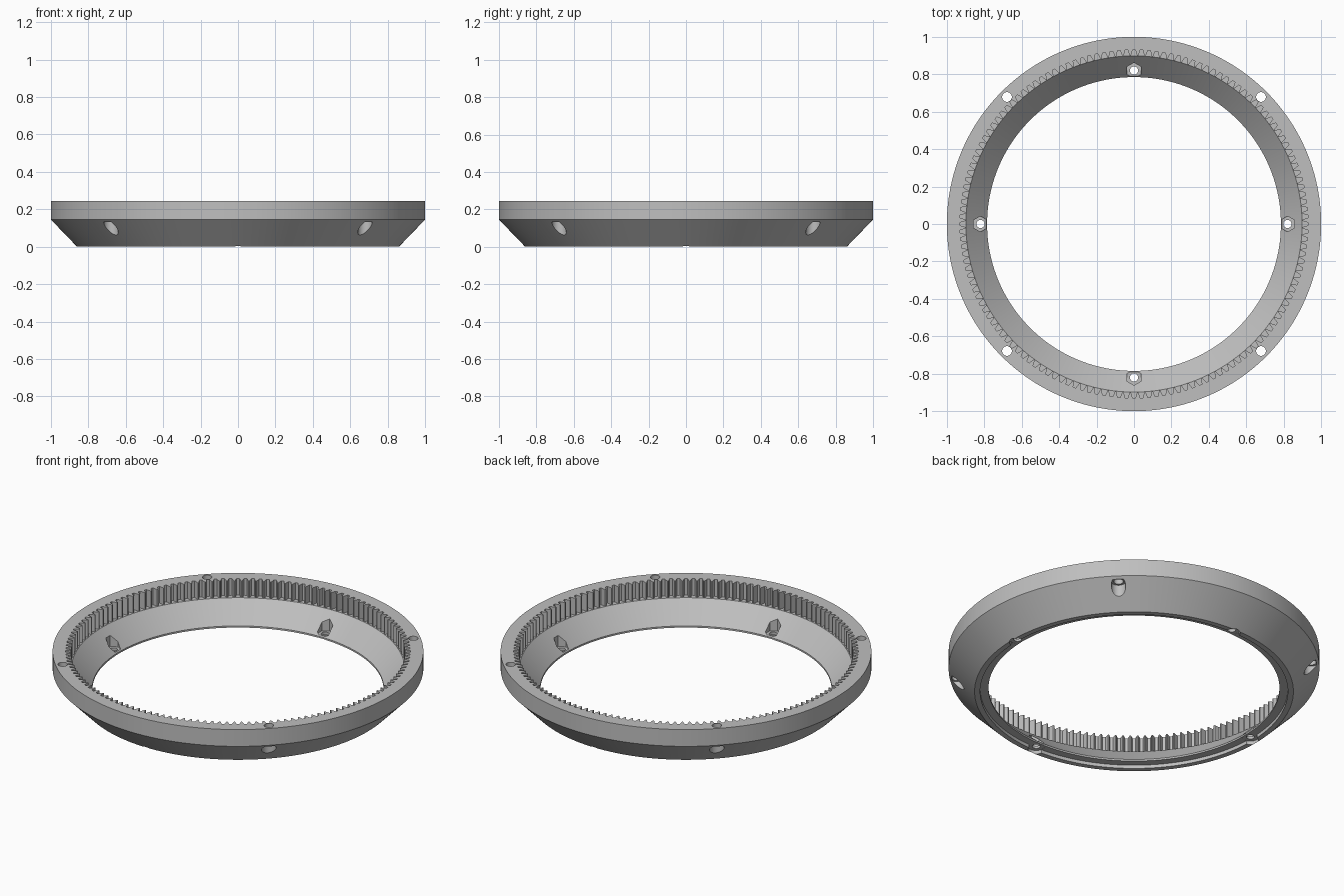
import bpy, bmesh, math

if "Cube" in bpy.data.objects:
    bpy.data.objects.remove(bpy.data.objects["Cube"], do_unlink=True)

TEETH = 144
TOP, SHELF = 0.245, 0.145
TIP, ROOT = 0.90, 0.93

grey = bpy.data.materials.new("plain grey")
grey.use_nodes = True
colour = (0.52, 0.52, 0.52, 1)
grey.diffuse_color = colour
grey.node_tree.nodes["Principled BSDF"].inputs["Base Color"].default_value = colour


def make_object(name, bm):
    bmesh.ops.recalc_face_normals(bm, faces=bm.faces)
    mesh = bpy.data.meshes.new(name)
    bm.to_mesh(mesh)
    bm.free()
    mesh.materials.append(grey)
    obj = bpy.data.objects.new(name, mesh)
    bpy.context.collection.objects.link(obj)
    return obj


def gear_ring():
    """Closed section swept round z; its inner upper wall steps in and out as teeth."""
    section = [(1, TOP), (1, SHELF), (0.86, 0), (0.83, 0), (0.83, 0.02),
               (0.785, 0.02), (0.785, 0.03), (0.898, SHELF)]
    steps = [(0, ROOT), (0.36, ROOT), (0.60, TIP), (0.76, TIP)]
    bm = bmesh.new()
    loops = []
    for tooth in range(TEETH):
        for part, wall in steps:
            a = math.tau * (tooth + part - 0.18) / TEETH
            points = section + [(wall, SHELF), (wall, TOP)]
            loops.append([bm.verts.new((r * math.cos(a), r * math.sin(a), z))
                          for r, z in points])
    for i, here in enumerate(loops):
        after = loops[(i + 1) % len(loops)]
        for j in range(len(here)):
            k = (j + 1) % len(here)
            bm.faces.new((here[j], here[k], after[k], after[j]))
    return make_object("internal_gear_ring", bm)


def add_prism(bm, x, y, radius, low, high, sides, turn=0.0):
    def rim(z):
        return [bm.verts.new((x + radius * math.cos(turn + math.tau * i / sides),
                              y + radius * math.sin(turn + math.tau * i / sides), z))
                for i in range(sides)]
    a, b = rim(low), rim(high)
    bm.faces.new(a)
    bm.faces.new(b)
    for i in range(sides):
        k = (i + 1) % sides
        bm.faces.new((a[i], a[k], b[k], b[i]))


def cut(target, name, bm):
    cutter = make_object(name, bm)
    cutter.hide_render = True
    mod = target.modifiers.new(name, "BOOLEAN")
    mod.operation = "DIFFERENCE"
    mod.solver = "EXACT"
    mod.object = cutter
    bpy.ops.object.modifier_apply(modifier=mod.name)
    bpy.data.objects.remove(cutter, do_unlink=True)


ring = gear_ring()
bpy.context.view_layer.objects.active = ring
ring.select_set(True)

pockets, holes = bmesh.new(), bmesh.new()
for q in range(4):
    # Nut pockets in the inner slope, with round recesses underneath
    a = q * math.pi / 2
    x, y = 0.82 * math.cos(a), 0.82 * math.sin(a)
    add_prism(pockets, x, y, 0.042, 0.036, 0.2, 6, math.pi / 2)
    add_prism(pockets, x, y, 0.045, -0.1, 0.021, 32)
    add_prism(holes, x, y, 0.022, -0.2, 0.4, 32)
    # Rim screws with head recesses in the outer slope
    a += math.pi / 4
    x, y = 0.96 * math.cos(a), 0.96 * math.sin(a)
    add_prism(pockets, x, y, 0.039, -0.1, 0.132, 32)
    add_prism(holes, x, y, 0.026, -0.2, 0.4, 32)
cut(ring, "pocket_cutter", pockets)
cut(ring, "hole_cutter", holes)

bpy.ops.object.shade_smooth_by_angle(angle=math.radians(25))
